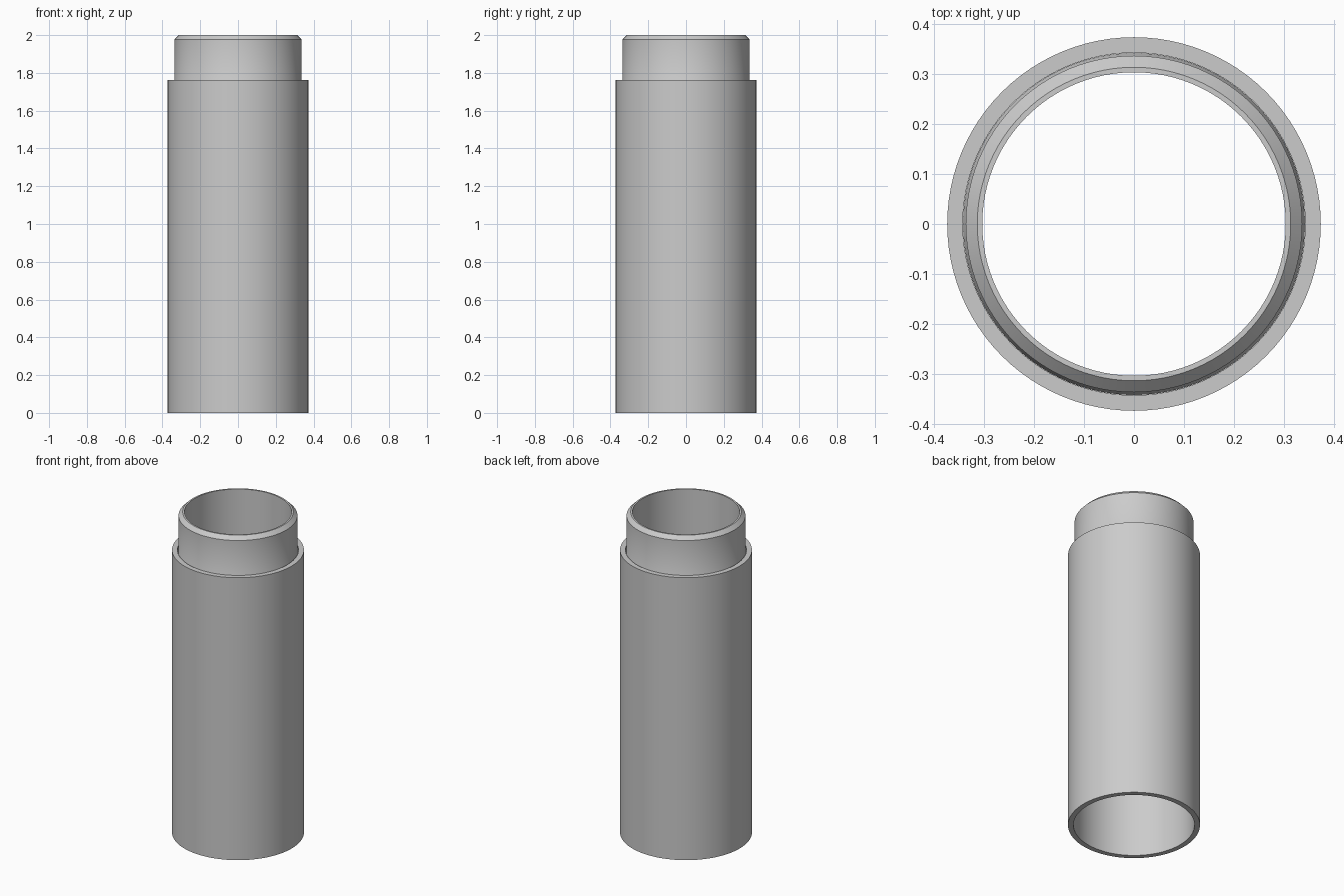
import bpy
import bmesh
from math import radians, tau
from mathutils import Matrix

cube = bpy.data.objects.get("Cube")
if cube:
    bpy.data.objects.remove(cube, do_unlink=True)

grey = bpy.data.materials.new("plain grey")
grey.use_nodes = True
color = (0.60, 0.60, 0.60, 1)
grey.diffuse_color = color
grey.node_tree.nodes["Principled BSDF"].inputs["Base Color"].default_value = color


def lathe(name, profile, segments=96):
    """Revolve a closed (radius, z) profile, listed counter-clockwise."""
    bm = bmesh.new()
    rings = []
    for i in range(segments):
        turn = Matrix.Rotation(tau * i / segments, 3, "Z")
        rings.append([bm.verts.new(turn.col[0] * r + turn.col[2] * z) for r, z in profile])
    count = len(profile)
    for i, ring in enumerate(rings):
        after = rings[(i + 1) % segments]
        for j in range(count):
            k = (j + 1) % count
            bm.faces.new((ring[j], after[j], after[k], ring[k]))
    bmesh.ops.recalc_face_normals(bm, faces=bm.faces)
    mesh = bpy.data.meshes.new(name)
    bm.to_mesh(mesh)
    bm.free()
    mesh.materials.append(grey)
    obj = bpy.data.objects.new(name, mesh)
    bpy.context.collection.objects.link(obj)
    bpy.ops.object.select_all(action="DESELECT")
    obj.select_set(True)
    bpy.context.view_layer.objects.active = obj
    bpy.ops.object.shade_smooth_by_angle(angle=radians(30))
    return obj


# Outer tube, open at both ends
lathe("outer_tube", [(0.342, 0), (0.373, 0), (0.373, 1.762), (0.342, 1.762)])

# Short inner sleeve: chamfered lip on top, snug collar deeper in the tube
lathe("inner_sleeve", [
    (0.303, 1.52), (0.3415, 1.52), (0.3415, 1.71), (0.336, 1.72),
    (0.336, 1.977), (0.313, 2.0), (0.303, 2.0),
])
